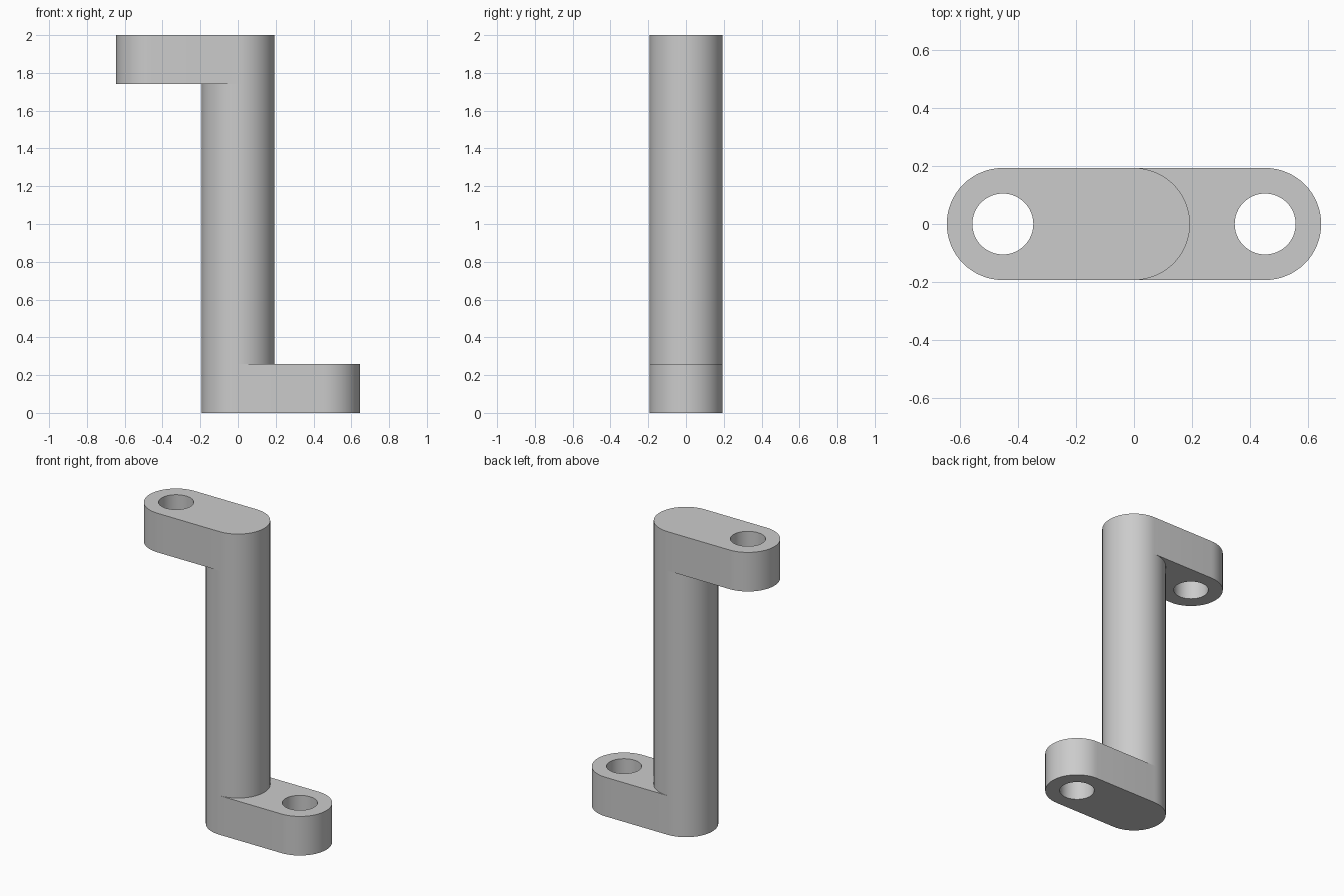
import bpy, bmesh
from math import pi, cos, sin, radians

if "Cube" in bpy.data.objects:
    bpy.data.objects.remove(bpy.data.objects["Cube"], do_unlink=True)

RADIUS, HOLE, REACH = 0.193, 0.105, 0.452
THICK, HEIGHT, STEPS = 0.258, 2.0, 32

grey = bpy.data.materials.new("plain grey")
grey.use_nodes = True
colour = (0.6, 0.6, 0.6, 1)
grey.diffuse_color = colour
grey.node_tree.nodes["Principled BSDF"].inputs["Base Color"].default_value = colour


def finish(name, bm):
    bmesh.ops.remove_doubles(bm, verts=bm.verts, dist=1e-5)
    bmesh.ops.recalc_face_normals(bm, faces=bm.faces)
    mesh = bpy.data.meshes.new(name)
    bm.to_mesh(mesh)
    bm.free()
    mesh.materials.append(grey)
    obj = bpy.data.objects.new(name, mesh)
    bpy.context.collection.objects.link(obj)
    bpy.ops.object.select_all(action="DESELECT")
    obj.select_set(True)
    bpy.context.view_layer.objects.active = obj
    bpy.ops.object.shade_smooth_by_angle(angle=radians(30))


def bridge(bm, a, b):
    for i in range(len(a)):
        j = (i + 1) % len(a)
        bm.faces.new((a[i], a[j], b[j], b[i]))


def arc(cx, radius, start):
    return [(cx + radius * cos(start + pi * i / STEPS),
             radius * sin(start + pi * i / STEPS)) for i in range(STEPS + 1)]


def ring(bm, points, z):
    return [bm.verts.new((x, y, z)) for x, y in points]


def arm(name, side, z):
    """Round-ended bar from the shaft axis to a bored eye."""
    eye = side * REACH
    right, left = max(eye, 0), min(eye, 0)
    outline = arc(right, RADIUS, -pi / 2) + arc(left, RADIUS, pi / 2)
    bore = arc(eye, HOLE, -pi / 2) + arc(eye, HOLE, pi / 2)
    bm = bmesh.new()
    rings = [ring(bm, outline, z), ring(bm, outline, z + THICK),
             ring(bm, bore, z + THICK), ring(bm, bore, z)]
    # weld-ready quads: the doubled points at the arc joins merge in finish()
    for i in range(4):
        bridge(bm, rings[i], rings[(i + 1) % 4])
    finish(name, bm)


# Cranked arms at each end, pointing opposite ways
arm("lower_arm", 1, 0)
arm("upper_arm", -1, HEIGHT - THICK)

# Round shaft between the arms
bm = bmesh.new()
circle = arc(0, RADIUS, -pi / 2) + arc(0, RADIUS, pi / 2)
bridge(bm, ring(bm, circle, THICK), ring(bm, circle, HEIGHT - THICK))
finish("shaft", bm)
